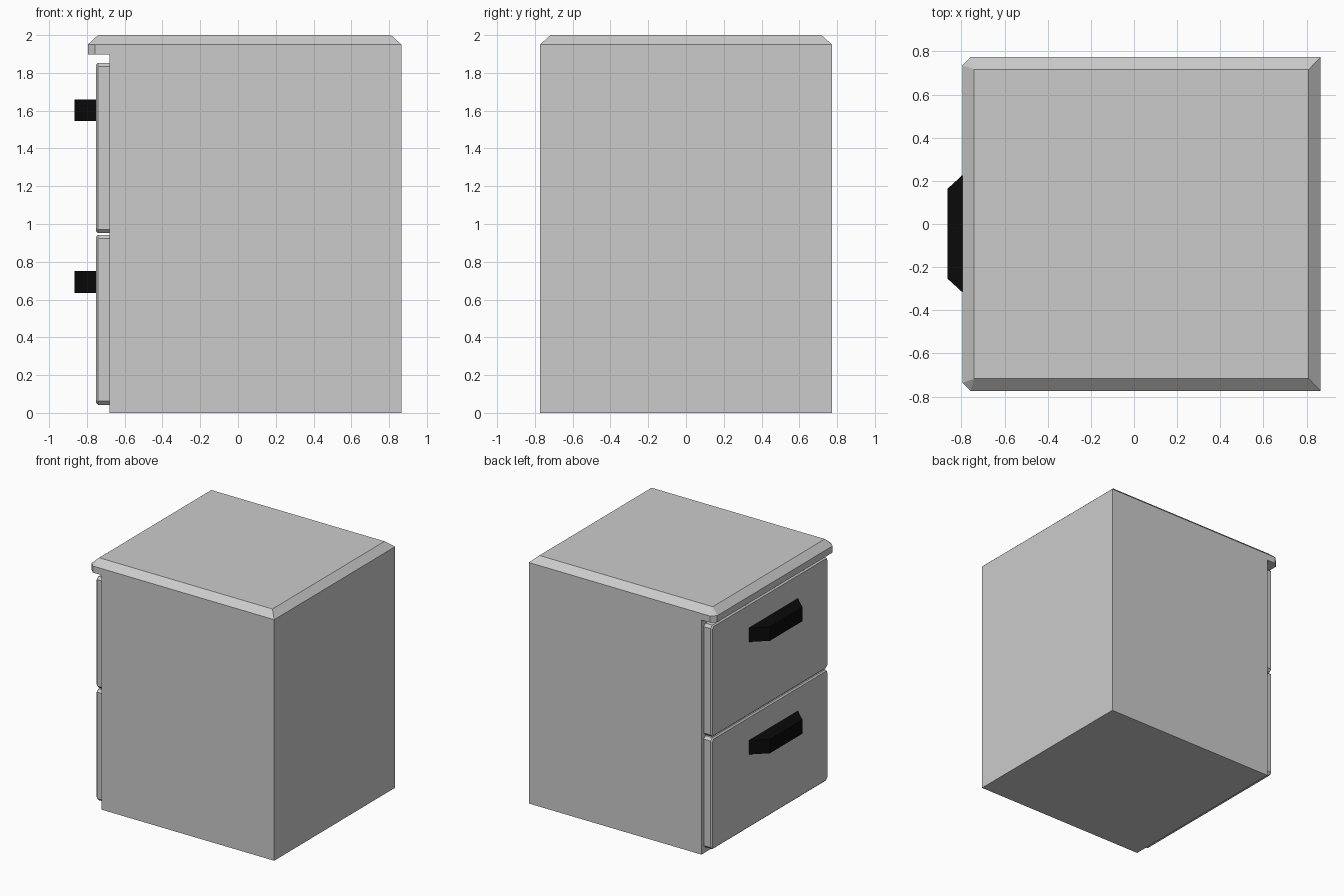
import bpy, bmesh

if "Cube" in bpy.data.objects:
    bpy.data.objects.remove(bpy.data.objects["Cube"])


def finish(bm, name, material=None):
    bmesh.ops.remove_doubles(bm, verts=bm.verts, dist=1e-4)
    bmesh.ops.recalc_face_normals(bm, faces=bm.faces)
    mesh = bpy.data.meshes.new(name)
    bm.to_mesh(mesh)
    bm.free()
    obj = bpy.data.objects.new(name, mesh)
    bpy.context.collection.objects.link(obj)
    if material:
        mesh.materials.append(material)
    return obj


def ring(bm, points):
    return [bm.verts.new(p) for p in points]


def bridge(bm, a, b):
    n = len(a)
    for i in range(n):
        j = (i + 1) % n
        bm.faces.new((a[i], a[j], b[j], b[i]))


def loft(name, rings, material=None):
    bm = bmesh.new()
    loops = [ring(bm, r) for r in rings]
    for a, b in zip(loops, loops[1:]):
        bridge(bm, a, b)
    bm.faces.new(loops[0])
    bm.faces.new(loops[-1])
    return finish(bm, name, material)


FRONT, BACK, SIDE = -0.68, 0.865, 0.773   # cabinet carcass limits
LIP, CUT = -0.795, 0.037                  # overhang and its corner cut
DRAWER_FACE = -0.751

# Cabinet: box carcass with an overhanging, chamfered top
outline = [(FRONT, -SIDE), (BACK, -SIDE), (BACK, SIDE), (FRONT, SIDE),
           (LIP + CUT, SIDE), (LIP, SIDE - CUT),
           (LIP, CUT - SIDE), (LIP + CUT, -SIDE)]
top_outline = [(min(max(x, -0.741), 0.81), min(max(y, -0.717), 0.717))
               for x, y in outline]
bm = bmesh.new()
base = ring(bm, [(x, y, 0) for x, y in outline[:4]])
low = ring(bm, [(x, y, 1.897) for x, y in outline])
mid = ring(bm, [(x, y, 1.95) for x, y in outline])
top = ring(bm, [(x, y, 2) for x, y in top_outline])
bm.faces.new(base)
bridge(bm, base, low[:4])
bm.faces.new([low[0]] + low[:2:-1])       # underside of the overhang
bridge(bm, low, mid)
bridge(bm, mid, top)
bm.faces.new(top)
finish(bm, "cabinet")


def cut_rect(x, hy, z0, z1, c):
    return [(x, -hy + c, z0), (x, hy - c, z0), (x, hy, z0 + c), (x, hy, z1 - c),
            (x, hy - c, z1), (x, -hy + c, z1), (x, -hy, z1 - c), (x, -hy, z0 + c)]


black = bpy.data.materials.new("black")
black.diffuse_color = (0.003, 0.003, 0.003, 1)
black.use_nodes = True
black.node_tree.nodes["Principled BSDF"].inputs["Base Color"].default_value = black.diffuse_color

# Two drawer fronts, each with a tapered pull
for label, z0, z1, h0 in (("lower", 0.042, 0.943, 0.636), ("upper", 0.952, 1.853, 1.546)):
    loft(label + "_drawer_front", [
        cut_rect(FRONT, 0.743, z0, z1, 0.02),
        cut_rect(DRAWER_FACE + 0.01, 0.743, z0, z1, 0.02),
        cut_rect(DRAWER_FACE, 0.733, z0 + 0.01, z1 - 0.01, 0.016)])
    h1 = h0 + 0.114
    loft(label + "_handle", [
        [(x, -0.045 + s * hy, z) for s, z in ((-1, h0), (1, h0), (1, h1), (-1, h1))]
        for x, hy in ((DRAWER_FACE, 0.312), (-0.865, 0.208))], black)
